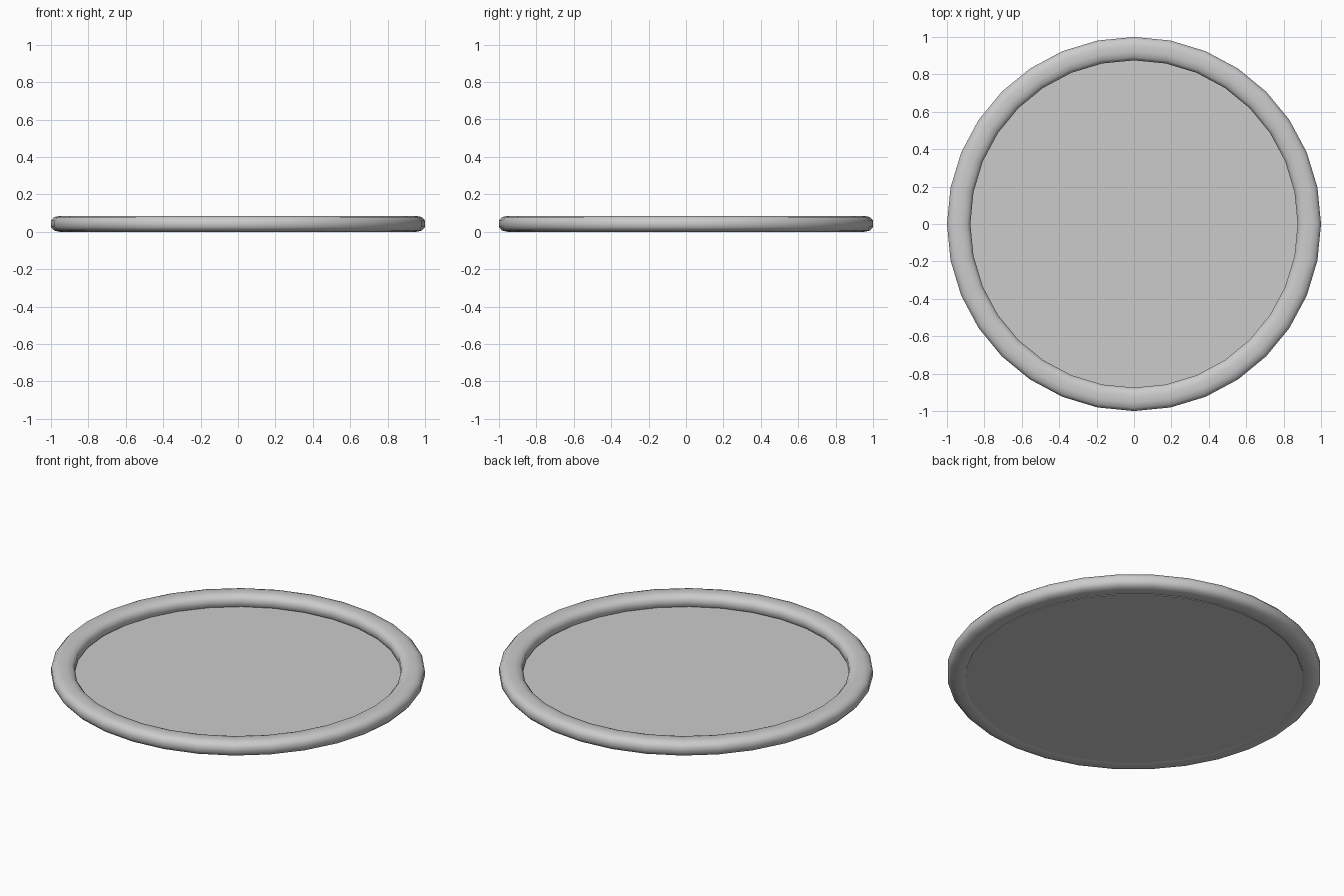
import bpy, bmesh, math

if "Cube" in bpy.data.objects:
    bpy.data.objects.remove(bpy.data.objects["Cube"])

SIDES = 32

# Single light grey material
grey = bpy.data.materials.new("light grey")
grey.use_nodes = True
colour = (0.6, 0.6, 0.6, 1.0)
grey.diffuse_color = colour
grey.node_tree.nodes["Principled BSDF"].inputs["Base Color"].default_value = colour


def lathe(name, profile, closed, smooth):
    """Spin an (r, z) profile around the z axis."""
    bm = bmesh.new()
    rings = []
    for i in range(SIDES):
        a = 2 * math.pi * i / SIDES
        rings.append([bm.verts.new((r * math.cos(a), r * math.sin(a), z)) for r, z in profile])
    n = len(profile)
    for i in range(SIDES):
        a, b = rings[i], rings[(i + 1) % SIDES]
        for j in range(n if closed else n - 1):
            k = (j + 1) % n
            bm.faces.new((a[j], b[j], b[k], a[k]))
    if not closed:
        bm.faces.new([ring[0] for ring in rings])
        bm.faces.new([ring[-1] for ring in rings])
    bmesh.ops.recalc_face_normals(bm, faces=bm.faces)
    for f in bm.faces:
        f.smooth = smooth
    mesh = bpy.data.meshes.new(name)
    bm.to_mesh(mesh)
    bm.free()
    mesh.materials.append(grey)
    obj = bpy.data.objects.new(name, mesh)
    bpy.context.collection.objects.link(obj)
    return obj


# Rounded rim: one quarter of the tube section, mirrored to all four
MID_R, MID_Z = 0.9375, 0.0425
quarter = [(0.0625, 0.017), (0.046, 0.036), (0.017, 0.0425)]
upper = quarter + [(-x, z) for x, z in reversed(quarter)]
section = upper + [(x, -z) for x, z in reversed(upper)]
lathe("rim", [(MID_R + x, MID_Z + z) for x, z in section], True, True)

# Thin flat base plate set into the rim
lathe("base_plate", [(0.905, 0.0), (0.905, 0.015)], False, False)
